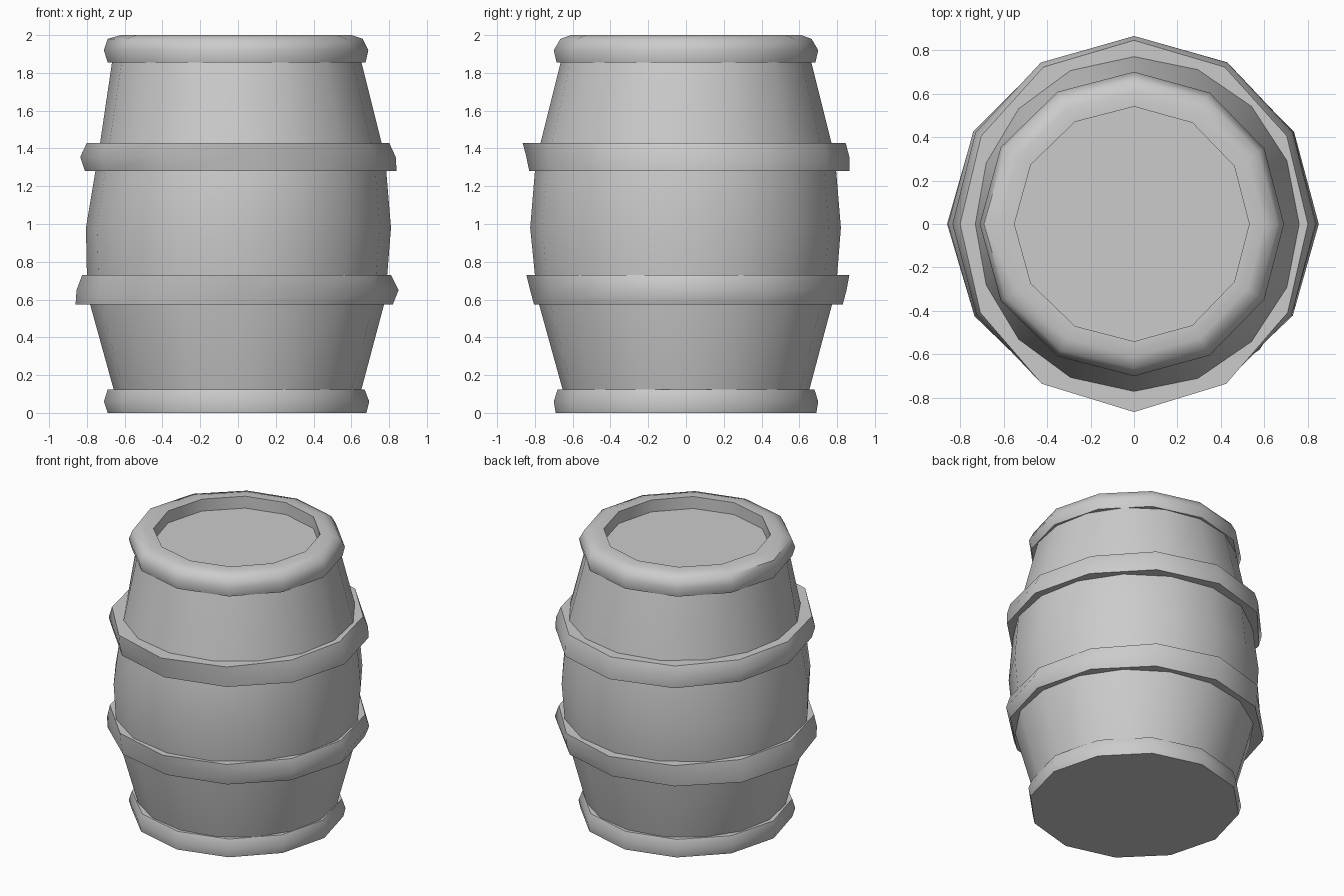
import bpy, bmesh
from math import cos, sin, pi, radians


def lathe(name, rings, sides, loop=False, cap_start=False, cap_end=False):
    """Rings are (z, right, left, back, front) radii, or (z, radius)."""
    bm = bmesh.new()
    loops = []
    for z, *r in rings:
        right, left, back, front = r if len(r) == 4 else r * 4
        ring = []
        for i in range(sides):
            c, s = cos(2 * pi * i / sides), sin(2 * pi * i / sides)
            rad = (right if c > 0 else left) * c * c + (back if s > 0 else front) * s * s
            ring.append(bm.verts.new((rad * c, rad * s, z)))
        loops.append(ring)
    pairs = list(zip(loops, loops[1:]))
    if loop:
        pairs.append((loops[-1], loops[0]))
    for a, b in pairs:
        for i in range(sides):
            j = (i + 1) % sides
            bm.faces.new((a[i], a[j], b[j], b[i]))
    if cap_start:
        bm.faces.new(loops[0][::-1])
    if cap_end:
        bm.faces.new(loops[-1])
    bmesh.ops.recalc_face_normals(bm, faces=bm.faces)
    mesh = bpy.data.meshes.new(name)
    bm.to_mesh(mesh)
    bm.free()
    obj = bpy.data.objects.new(name, mesh)
    bpy.context.collection.objects.link(obj)
    bpy.ops.object.select_all(action='DESELECT')
    obj.select_set(True)
    bpy.context.view_layer.objects.active = obj
    bpy.ops.object.shade_smooth_by_angle(angle=radians(50))
    return obj


# Bulging wooden body, slightly uneven left to right
lathe("body", [
    (0.03, 0.63, 0.63, 0.63, 0.63),
    (0.13, 0.655, 0.66, 0.655, 0.655),
    (0.60, 0.78, 0.79, 0.78, 0.785),
    (0.73, 0.79, 0.80, 0.80, 0.80),
    (0.98, 0.81, 0.805, 0.82, 0.825),
    (1.28, 0.785, 0.755, 0.795, 0.80),
    (1.43, 0.76, 0.73, 0.77, 0.77),
    (1.87, 0.65, 0.665, 0.66, 0.66)], 16, cap_start=True, cap_end=True)

# Two slightly battered hoops around the belly
lathe("upper_hoop", [
    (1.28, 0.70, 0.70, 0.70, 0.70),
    (1.28, 0.84, 0.81, 0.865, 0.83),
    (1.355, 0.835, 0.835, 0.865, 0.845),
    (1.43, 0.80, 0.80, 0.845, 0.865),
    (1.43, 0.70, 0.70, 0.70, 0.70)], 12, loop=True)
lathe("lower_hoop", [
    (0.575, 0.70, 0.70, 0.70, 0.70),
    (0.575, 0.82, 0.86, 0.83, 0.805),
    (0.65, 0.85, 0.855, 0.85, 0.825),
    (0.73, 0.81, 0.825, 0.865, 0.845),
    (0.73, 0.70, 0.70, 0.70, 0.70)], 12, loop=True)

# Foot hoop with the flat base
lathe("foot_hoop", [
    (0, 0.68, 0.69, 0.69, 0.69),
    (0.06, 0.695, 0.71, 0.70, 0.70),
    (0.125, 0.67, 0.69, 0.68, 0.68),
    (0.125, 0.58)], 12, cap_start=True)

# Rounded top rim with the recessed lid
lathe("top_rim_and_lid", [
    (1.855, 0.58),
    (1.855, 0.675, 0.69, 0.685, 0.685),
    (1.92, 0.69, 0.71, 0.70, 0.70),
    (1.98, 0.66, 0.69, 0.665, 0.665),
    (2.0, 0.60, 0.62, 0.61, 0.61),
    (2.0, 0.53, 0.55, 0.54, 0.54),
    (1.915, 0.53, 0.55, 0.54, 0.54)], 12, cap_end=True)
